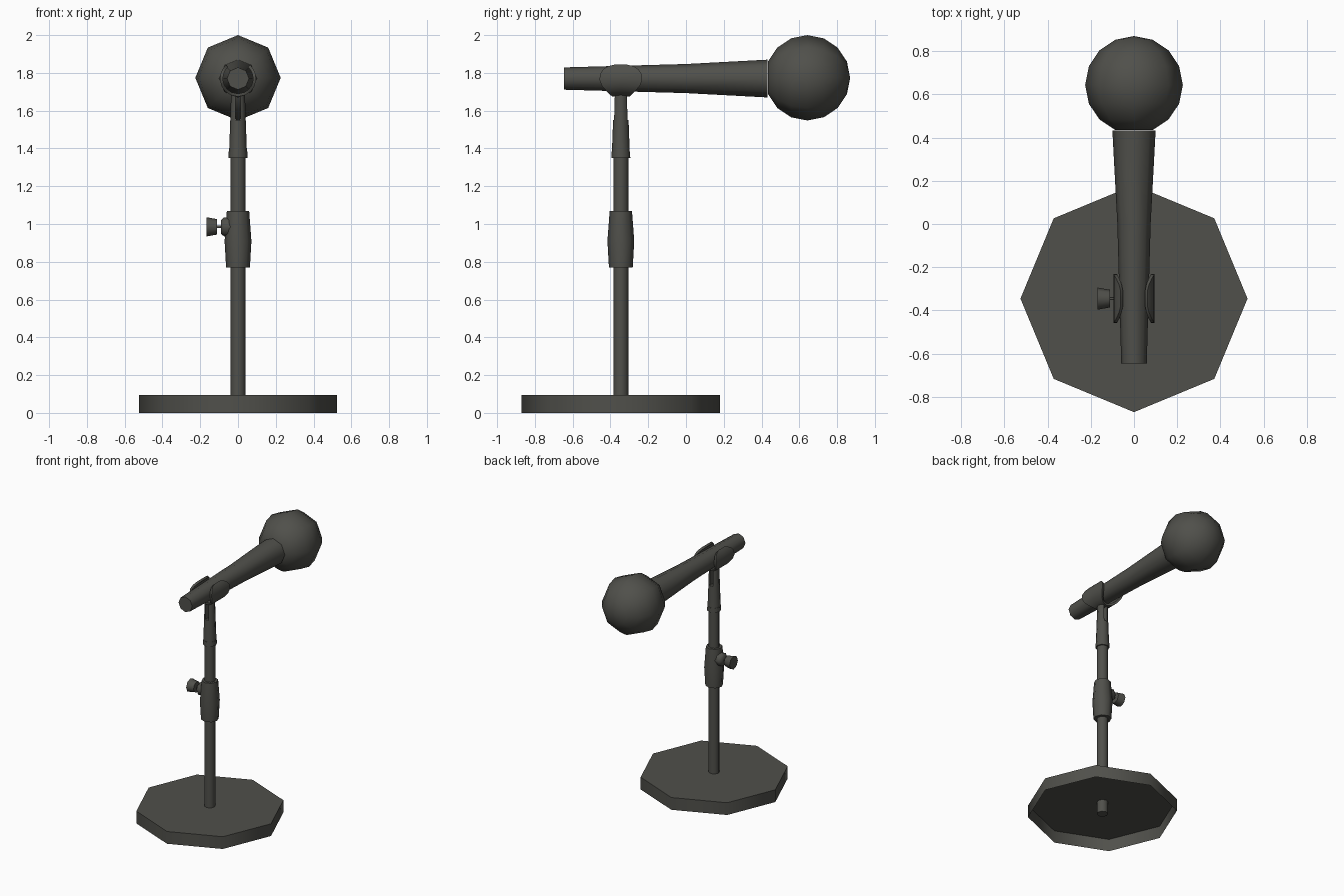
import bpy, bmesh, math
from mathutils import Vector

cube = bpy.data.objects.get("Cube")
if cube:
    bpy.data.objects.remove(cube, do_unlink=True)

STAND_Y = -0.345   # axis of the stand
MIC_Z = 1.77       # axis of the microphone
SIDES = 8

metal = bpy.data.materials.new("dark_grey")
metal.use_nodes = True
colour = (0.08, 0.08, 0.07, 1)
metal.diffuse_color = colour
metal.node_tree.nodes["Principled BSDF"].inputs["Base Color"].default_value = colour


def finish(name, bm):
    bmesh.ops.recalc_face_normals(bm, faces=bm.faces)
    mesh = bpy.data.meshes.new(name)
    bm.to_mesh(mesh)
    bm.free()
    mesh.materials.append(metal)
    obj = bpy.data.objects.new(name, mesh)
    bpy.context.collection.objects.link(obj)
    return obj


def smooth(obj, angle=50):
    bpy.ops.object.select_all(action='DESELECT')
    obj.select_set(True)
    bpy.context.view_layer.objects.active = obj
    bpy.ops.object.shade_smooth_by_angle(angle=math.radians(angle))


def lathe(name, profile, axis, origin, cap_start=True, cap_end=True):
    """Turn (distance along axis, radius) pairs into an eight-sided solid."""
    bm = bmesh.new()
    rings = []
    for d, r in profile:
        ring = []
        for i in range(SIDES):
            a = math.tau * i / SIDES
            u, v = r * math.cos(a), r * math.sin(a)
            p = {'X': (d, u, v), 'Y': (u, d, v), 'Z': (u, v, d)}[axis]
            ring.append(bm.verts.new(Vector(p) + Vector(origin)))
        rings.append(ring)
    for a, b in zip(rings, rings[1:]):
        for i in range(SIDES):
            j = (i + 1) % SIDES
            bm.faces.new((a[i], a[j], b[j], b[i]))
    if cap_start:
        bm.faces.new(rings[0])
    if cap_end:
        bm.faces.new(rings[-1])
    bmesh.ops.remove_doubles(bm, verts=bm.verts, dist=1e-5)
    obj = finish(name, bm)
    smooth(obj)
    return obj


stand = (0, STAND_Y, 0)

# Base: a thin shell, open underneath
lathe("base", [(0, 0.525), (0.095, 0.525)], 'Z', stand, cap_start=False)

# Pole and height collar
lathe("pole", [(0, 0.04), (1.37, 0.04)], 'Z', stand)
lathe("collar", [(0.77, 0.063), (0.91, 0.071), (1.07, 0.059)], 'Z', stand)

# Tightening knob on the model's right
knob = (0, STAND_Y, 0.985)
lathe("knob_seat", [(-0.04, 0.05), (-0.075, 0.05), (-0.09, 0.036)], 'X', knob)
lathe("knob_screw", [(-0.08, 0.007), (-0.12, 0.007)], 'X', knob)
lathe("knob_grip", [(-0.112, 0.041), (-0.168, 0.051)], 'X', knob)

# Clip stem with a slot running front to back
lathe("stem_ring", [(1.35, 0.05), (1.385, 0.049)], 'Z', stand)
stem = lathe("clip_stem", [(1.385, 0.047), (1.55, 0.041), (1.69, 0.037)], 'Z', stand)
bm = bmesh.new()
bmesh.ops.create_cube(bm, size=1)
bmesh.ops.scale(bm, vec=(0.026, 0.3, 0.2), verts=bm.verts)
bmesh.ops.translate(bm, vec=(0, STAND_Y, 1.65), verts=bm.verts)
cutter = finish("slot_cutter", bm)
cutter.hide_render = True
cut = stem.modifiers.new("slot", 'BOOLEAN')
cut.operation = 'DIFFERENCE'
cut.object = cutter
bpy.context.view_layer.objects.active = stem
bpy.ops.object.modifier_apply(modifier="slot")
bpy.data.objects.remove(cutter, do_unlink=True)
smooth(stem)

# Clip cradle: curved sheet around the handle, widest at the two ears
half_widths = [(0, 0.045), (25, 0.055), (45, 0.075), (65, 0.1), (85, 0.113),
               (105, 0.11), (122, 0.092), (134, 0.065), (140, 0.035)]
stations = [(-a, w) for a, w in reversed(half_widths[1:])] + half_widths
bm = bmesh.new()
rows = []
for angle, w in stations:
    a = math.radians(angle)
    x, z = 0.088 * math.sin(a), MIC_Z - 0.088 * math.cos(a)
    rows.append([bm.verts.new((x, STAND_Y + w * t, z)) for t in (-1, 0, 1)])
for a, b in zip(rows, rows[1:]):
    for i in range(2):
        bm.faces.new((a[i], a[i + 1], b[i + 1], b[i]))
cradle = finish("clip_cradle", bm)
shell = cradle.modifiers.new("thickness", 'SOLIDIFY')
shell.thickness = 0.016
shell.offset = 0
bpy.context.view_layer.objects.active = cradle
bpy.ops.object.modifier_apply(modifier="thickness")
smooth(cradle)

# Microphone handle
lathe("handle", [(-0.645, 0.059), (0, 0.077), (0.432, 0.1)], 'Y', (0, 0, MIC_Z))

# Microphone head: sphere cut where it meets the handle
radius = 0.226
steps = [math.radians(22.5 * i) for i in range(1, 9)]
ball = [(-radius * math.cos(a), max(radius * math.sin(a), 0)) for a in steps]
lathe("head", ball, 'Y', (0, 0.643, 1.774), cap_end=False)
